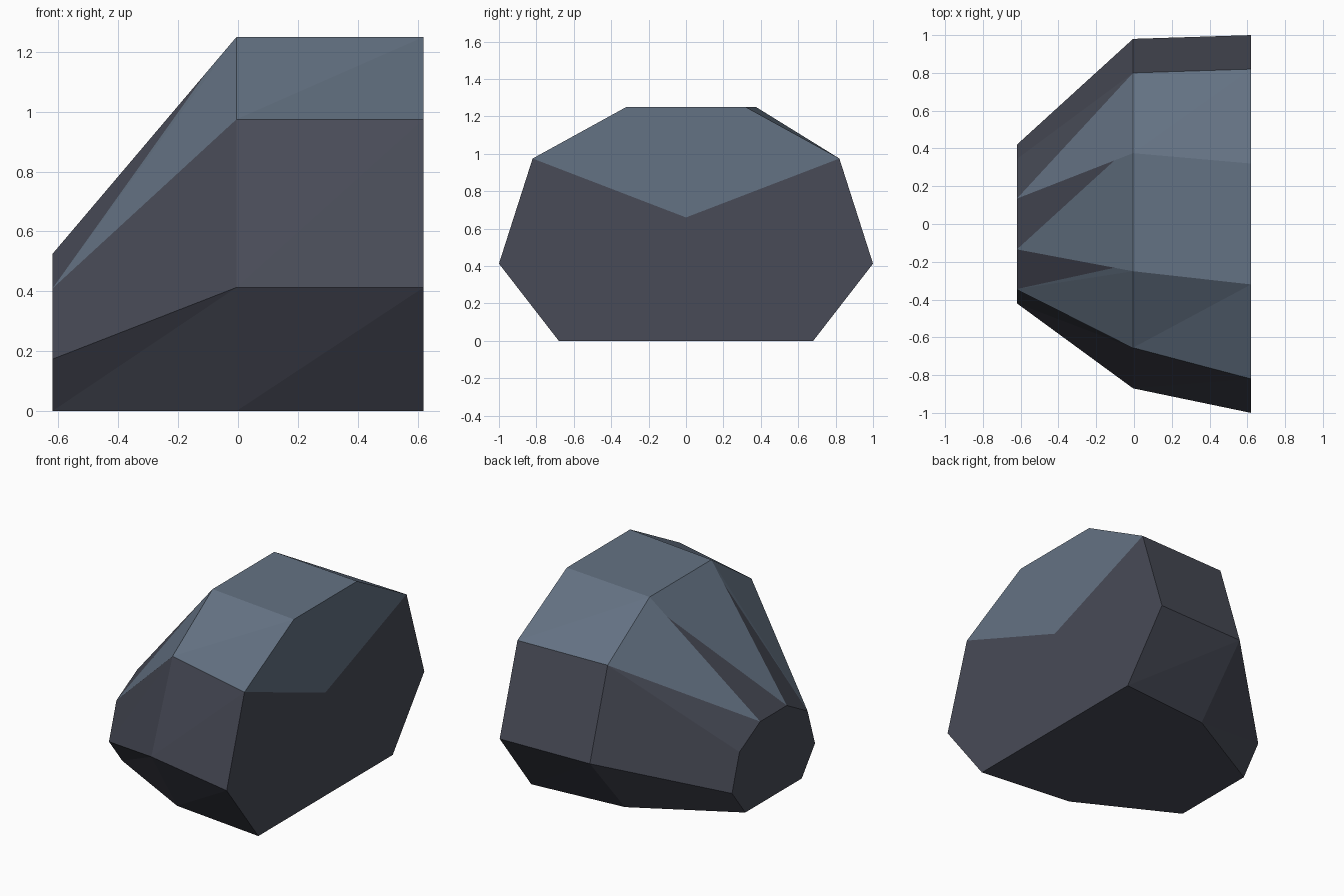
import bpy, bmesh
from mathutils import Vector

if "Cube" in bpy.data.objects:
    bpy.data.objects.remove(bpy.data.objects["Cube"])

def material(name, rgb):
    m = bpy.data.materials.new(name)
    m.diffuse_color = (*rgb, 1)
    m.use_nodes = True
    m.node_tree.nodes["Principled BSDF"].inputs["Base Color"].default_value = m.diffuse_color
    return m

stone = material("dark stone", (0.065, 0.070, 0.095))
crust = material("blue grey crust", (0.127, 0.168, 0.227))
DARK, BLUE = 0, 1

bm = bmesh.new()

def ring(x, pts):
    return [bm.verts.new((x, y, z)) for y, z in pts]

def face(verts, mat=DARK):
    bm.faces.new(verts).material_index = mat

# Cross-sections along x, from front underside over the top to back underside
half = [(0.68, 0), (1, 0.413), (0.82, 0.975), (0.32, 1.25)]
big = [(-y, z) for y, z in half] + half[::-1]
mid = [(-0.61, 0), (-0.87, 0.413), (-0.655, 0.975), (-0.25, 1.25),
       (0.375, 1.25), (0.80, 0.975), (0.98, 0.413), (0.625, 0)]
L = ring(-0.62, [(y * 0.42, z * 0.42) for y, z in big])
M = ring(-0.005, mid)
R = ring(0.62, big)

# Points where the dark fingers on the slope end
tip = {i: bm.verts.new(M[i].co.lerp(L[i].co, 0.16)) for i in (3, 4)}

for i in range(8):
    j = (i + 1) % 8
    top = BLUE if i in (2, 3, 4) else DARK
    # tall half of the rock
    face([M[i], R[i], R[j]], top)
    face([M[i], R[j], M[j]], top)
    # sloping half: crust triangle, then bare stone triangle
    if i in tip:
        face([L[i], tip[i], M[j]], top)
        face([tip[i], M[i], M[j]], top)
    else:
        face([L[i], M[i], M[j]], top)
    if j in tip:
        face([L[i], M[j], tip[j]], top)
        face([L[i], tip[j], L[j]])
    else:
        face([L[i], M[j], L[j]])

# Small end, and large end with the crust hanging down in a point
face(L)
v = bm.verts.new((0.62, 0, 0.66))
for i in (2, 3, 4):
    face([R[i], R[i + 1], v], BLUE)
for i in (5, 6, 7, 0, 1):
    face([R[i], R[(i + 1) % 8], v])

bmesh.ops.recalc_face_normals(bm, faces=bm.faces)
mesh = bpy.data.meshes.new("rock")
bm.to_mesh(mesh)
bm.free()
mesh.materials.append(stone)
mesh.materials.append(crust)
bpy.context.collection.objects.link(bpy.data.objects.new("rock", mesh))
